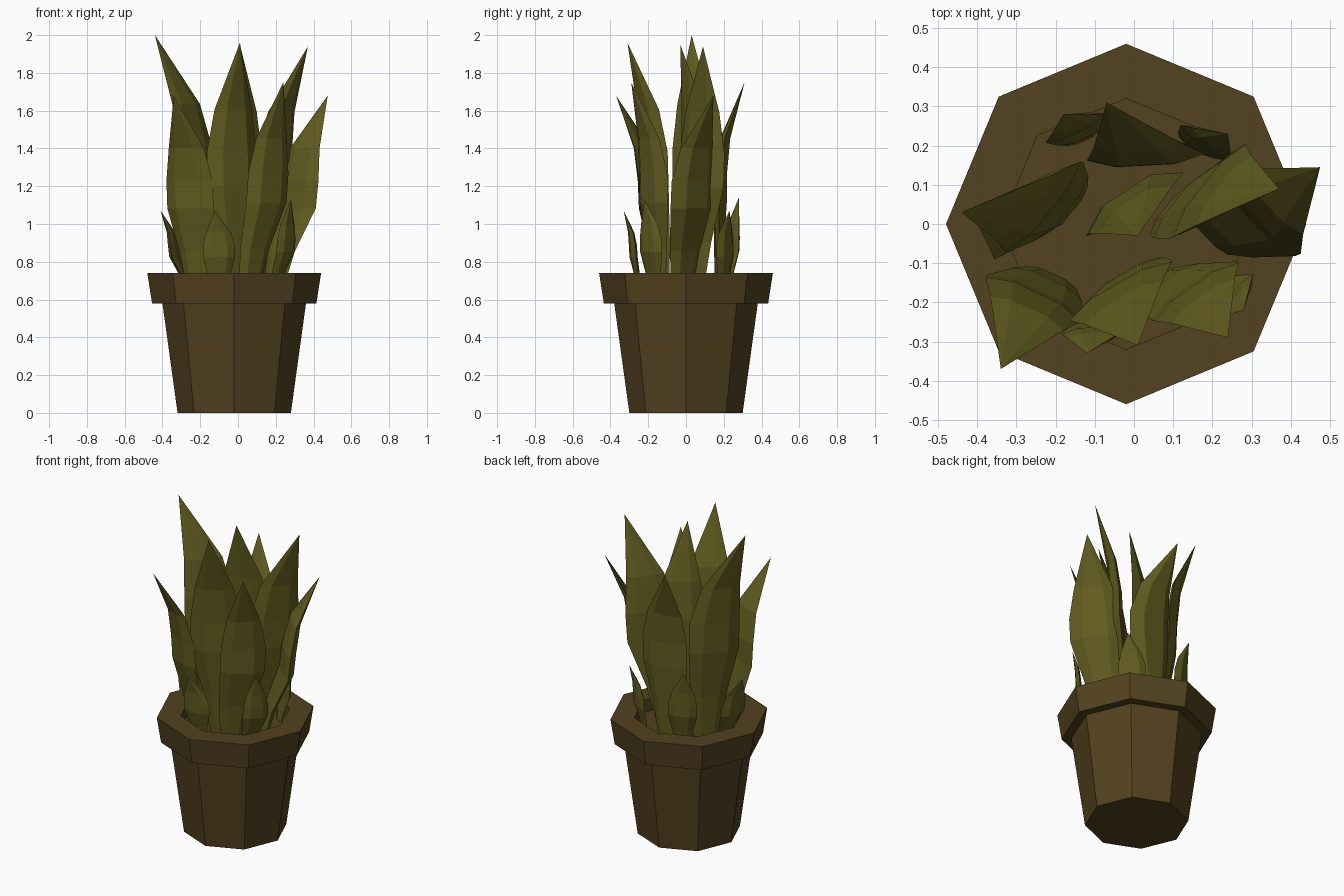
import bpy
import bmesh
from math import cos, sin, pi, radians
from mathutils import Vector

if "Cube" in bpy.data.objects:
    bpy.data.objects.remove(bpy.data.objects["Cube"])


def make_material(name, rgb):
    mat = bpy.data.materials.new(name)
    mat.use_nodes = True
    mat.diffuse_color = (*rgb, 1)
    mat.node_tree.nodes["Principled BSDF"].inputs["Base Color"].default_value = (*rgb, 1)
    return mat


clay = make_material("brown clay", (0.088, 0.054, 0.014))
green = make_material("olive green", (0.122, 0.107, 0.014))


def loft(name, rings, mat):
    """Skin closed rings of points and cap both ends."""
    bm = bmesh.new()
    loops = [[bm.verts.new(p) for p in ring] for ring in rings]
    for a, b in zip(loops, loops[1:]):
        n = len(a)
        for i in range(n):
            j = (i + 1) % n
            bm.faces.new((a[i], a[j], b[j], b[i]))
    bm.faces.new(loops[0][::-1])
    bm.faces.new(loops[-1])
    bmesh.ops.remove_doubles(bm, verts=bm.verts, dist=0.0005)
    bmesh.ops.recalc_face_normals(bm, faces=bm.faces)
    mesh = bpy.data.meshes.new(name)
    bm.to_mesh(mesh)
    bm.free()
    mesh.materials.append(mat)
    obj = bpy.data.objects.new(name, mesh)
    bpy.context.collection.objects.link(obj)


# Eight-sided pot with overhanging rim, closed by the soil surface inside
profile = [(0.30, 0), (0.38, 0.58), (0.435, 0.58), (0.46, 0.74), (0.32, 0.74), (0.32, 0.66)]
loft("pot", [[Vector((r * cos(k * pi / 4) - 0.02, r * sin(k * pi / 4), z)) for k in range(8)]
             for r, z in profile], clay)

# Six-sided blade: (height share, width share) per ring, bent base -> middle -> tip
STATIONS = [(0, 0.5), (0.2, 0.72), (0.42, 1), (0.56, 1), (0.73, 0.76), (1, 0)]
SECTION = [(-0.5, -0.03), (-0.25, 0.11), (0.25, 0.11), (0.5, -0.03), (0.25, -0.1), (-0.25, -0.1)]
SOIL = 0.65


def leaf(name, base, mid, tip, angle, width):
    base, mid, end = Vector(base), Vector(mid), Vector(tip[:2])
    centers = [base, base.lerp(mid, 0.3), base.lerp(mid, 0.9), mid, mid.lerp(end, 0.2), end]
    across = Vector((cos(radians(angle)), sin(radians(angle))))
    out = Vector((across.y, -across.x))
    if out.dot(mid) < 0:
        out = -out
    rings = []
    for (t, share), c in zip(STATIONS, centers):
        w = width * share
        z = SOIL + t * (tip[2] - SOIL)
        rings.append([(*(c + across * (u * w) + out * (v * w)), z) for u, v in SECTION])
    loft(name, rings, green)


# Tall leaves
leaf("left_tall_leaf", (0.09, 0.03), (0.20, 0.08), (0.37, 0.09, 1.94), 52, 0.30)
leaf("left_outer_leaf", (0.19, -0.02), (0.33, 0.04), (0.475, 0.145, 1.68), 133, 0.30)
leaf("right_tall_leaf", (-0.17, 0.04), (-0.24, 0.05), (-0.44, 0.03, 2.0), 50, 0.30)
leaf("right_front_leaf", (-0.21, -0.14), (-0.26, -0.20), (-0.34, -0.37, 1.68), -25, 0.27)
leaf("front_tall_leaf", (-0.01, -0.13), (-0.03, -0.18), (0.01, -0.31, 1.96), 30, 0.30)
leaf("left_front_leaf", (0.06, -0.15), (0.165, -0.18), (0.24, -0.29, 1.75), 35, 0.26)
leaf("center_leaf", (-0.05, 0.02), (0.0, 0.06), (0.01, -0.03, 1.95), 33, 0.29)
leaf("back_leaf", (0.0, 0.17), (0.03, 0.18), (-0.07, 0.31, 1.75), 3, 0.30)

# Short shoots around the edge
leaf("right_shoot", (-0.27, 0.0), (-0.34, 0.0), (-0.41, 0.02, 1.07), 75, 0.18)
leaf("front_shoot", (-0.10, -0.25), (-0.10, -0.28), (-0.12, -0.33, 1.07), 5, 0.17)
leaf("left_front_shoot", (0.20, -0.17), (0.26, -0.19), (0.28, -0.22, 1.13), 50, 0.15)
leaf("left_back_shoot", (0.15, 0.20), (0.19, 0.21), (0.24, 0.23, 1.07), -35, 0.16)
leaf("back_shoot", (-0.13, 0.22), (-0.15, 0.25), (-0.18, 0.28, 1.14), 25, 0.17)
